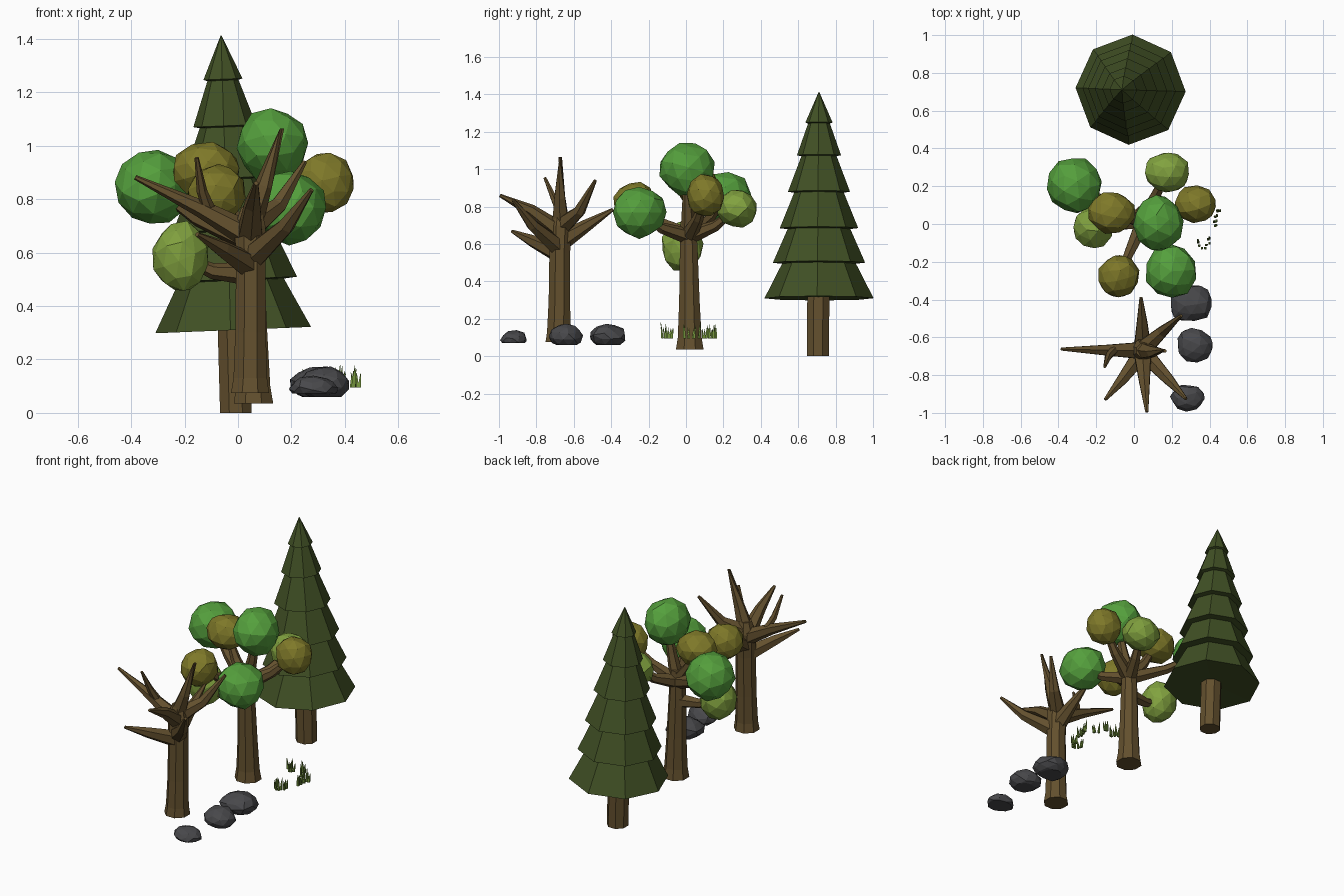
import bpy, bmesh, math, random
from mathutils import Vector, Matrix

if "Cube" in bpy.data.objects:
    bpy.data.objects.remove(bpy.data.objects["Cube"])

random.seed(4)


def material(name, rgb):
    m = bpy.data.materials.new(name)
    m.diffuse_color = (*rgb, 1)
    m.use_nodes = True
    m.node_tree.nodes["Principled BSDF"].inputs["Base Color"].default_value = m.diffuse_color
    return m


BARK = material("bark brown", (0.125, 0.08, 0.027))
PINE = material("pine green", (0.052, 0.08, 0.018))
GREEN = material("leaf green", (0.09, 0.35, 0.046))
LIME = material("leaf lime", (0.22, 0.36, 0.05))
OLIVE = material("leaf olive", (0.21, 0.19, 0.022))
STONE = material("stone grey", (0.065, 0.065, 0.07))
GRASS = material("grass green", (0.17, 0.29, 0.045))


def finish(name, bm, mat):
    bmesh.ops.recalc_face_normals(bm, faces=bm.faces)
    me = bpy.data.meshes.new(name)
    bm.to_mesh(me)
    bm.free()
    me.materials.append(mat)
    ob = bpy.data.objects.new(name, me)
    bpy.context.collection.objects.link(ob)
    return ob


def tube(bm, pts, radii, sides=6):
    """Tapered faceted limb along a path."""
    pts = [Vector(p) for p in pts]
    rings = []
    for i, (p, r) in enumerate(zip(pts, radii)):
        d = pts[min(i + 1, len(pts) - 1)] - pts[max(i - 1, 0)]
        q = d.to_track_quat('Z', 'Y')
        if d.normalized().z > 0.95:          # keep upright rings flat and untwisted
            q = Matrix.Identity(3).to_quaternion()
        ring = []
        for k in range(sides):
            a = math.tau * (k + 0.5) / sides
            ring.append(bm.verts.new(p + q @ Vector((r * math.cos(a), r * math.sin(a), 0))))
        rings.append(ring)
    for a, b in zip(rings, rings[1:]):
        for k in range(sides):
            n = (k + 1) % sides
            bm.faces.new((a[k], a[n], b[n], b[k]))
    bm.faces.new(rings[0][::-1])
    bm.faces.new(rings[-1])


def blob(name, centre, radii, mat, jitter=0.05, floor=None):
    """Faceted lump, optionally cut flat at the bottom."""
    bm = bmesh.new()
    bmesh.ops.create_icosphere(bm, subdivisions=2, radius=1.02)
    spin = Matrix.Rotation(random.uniform(0, 6), 3, 'Z') @ Matrix.Rotation(random.uniform(0, 6), 3, 'X')
    for v in bm.verts:
        co = spin @ v.co * random.uniform(1 - jitter, 1 + jitter)
        v.co = Vector(co[i] * radii[i] + centre[i] for i in range(3))
    if floor is not None:
        cut = bmesh.ops.bisect_plane(bm, geom=bm.verts[:] + bm.edges[:] + bm.faces[:],
                                     plane_co=(0, 0, floor), plane_no=(0, 0, -1), clear_outer=True)
        bmesh.ops.holes_fill(bm, edges=[e for e in cut['geom_cut'] if isinstance(e, bmesh.types.BMEdge)])
    finish(name, bm, mat)


# Pine: straight trunk and one stepped octagonal cone, leaning slightly
bm = bmesh.new()
tube(bm, [(-0.008, 0.705, 0), (-0.018, 0.708, 0.36)], [0.064, 0.064], 8)
finish("pine_trunk", bm, BARK)

tiers = [(0.292, 0.31), (0.247, 0.50), (0.21, 0.685), (0.166, 0.88), (0.118, 1.075), (0.073, 1.25)]
profile = [(0.06, 0.315)]
for i, (r, z) in enumerate(tiers):
    profile.append((r, z))
    if i + 1 < len(tiers):
        r2, z2 = tiers[i + 1]
        profile.append((r2 * 0.8, z2 - 0.005))
profile.append((0.002, 1.413))
bm = bmesh.new()
tube_rings = []
for r, z in profile:
    tube_rings.append([bm.verts.new((r * math.cos(a), r * math.sin(a), z - 0.31))
                       for a in (math.radians(88 + 45 * k) for k in range(8))])
for a, b in zip(tube_rings, tube_rings[1:]):
    for k in range(8):
        bm.faces.new((a[k], a[(k + 1) % 8], b[(k + 1) % 8], b[k]))
bm.faces.new(tube_rings[0][::-1])
bm.faces.new(tube_rings[-1])
bm.transform(Matrix.Translation((-0.018, 0.711, 0.31)) @ Matrix.Rotation(-0.041, 4, 'Y'))
finish("pine_foliage", bm, PINE)

# Bare tree: flared trunk with forking limbs
bm = bmesh.new()
tube(bm, [(0.045, -0.68, 0.075), (0.046, -0.68, 0.13), (0.047, -0.677, 0.3), (0.048, -0.675, 0.55),
          (0.045, -0.67, 0.7), (0.05, -0.67, 0.77)], [0.077, 0.068, 0.062, 0.06, 0.062, 0.04], 8)
limbs = [
    [(0.05, -0.67, 0.66), (-0.14, -0.668, 0.765), (-0.385, -0.662, 0.882)],   # left
    [(-0.11, -0.67, 0.765), (-0.135, -0.70, 0.83), (-0.155, -0.755, 0.955)],  # left twig
    [(0.045, -0.66, 0.62), (0.043, -0.53, 0.70), (0.037, -0.39, 0.785)],      # back
    [(0.05, -0.66, 0.70), (0.15, -0.57, 0.775), (0.25, -0.485, 0.94)],        # back right
    [(0.04, -0.67, 0.70), (0.095, -0.675, 0.85), (0.165, -0.672, 1.065)],     # upright
    [(0.05, -0.68, 0.58), (0.18, -0.82, 0.70), (0.275, -0.925, 0.835)],       # front right
    [(0.045, -0.68, 0.67), (0.055, -0.83, 0.78), (0.068, -0.995, 0.86)],      # front
    [(0.045, -0.68, 0.55), (-0.06, -0.82, 0.615), (-0.153, -0.93, 0.668)],    # front left
]
for i, limb in enumerate(limbs):
    tube(bm, limb, [0.025, 0.02, 0.008] if i == 1 else [0.052, 0.033, 0.009])
finish("bare_tree", bm, BARK)

# Leafy tree: leaf clumps (centre, radii, colour), each carried by a branch
clumps = [
    ((-0.315, 0.205, 0.845), (0.14, 0.148, 0.14), GREEN),
    ((-0.215, -0.02, 0.585), (0.105, 0.11, 0.13), LIME),
    ((-0.12, 0.06, 0.91), (0.13, 0.11, 0.103), OLIVE),
    ((-0.08, -0.275, 0.82), (0.107, 0.11, 0.11), OLIVE),
    ((0.195, -0.25, 0.77), (0.133, 0.145, 0.135), GREEN),
    ((0.325, 0.105, 0.86), (0.112, 0.1, 0.112), OLIVE),
    ((0.13, 0.005, 1.0), (0.132, 0.145, 0.138), GREEN),
    ((0.175, 0.275, 0.79), (0.12, 0.105, 0.1), LIME),
]
bm = bmesh.new()
tube(bm, [(0.058, 0.02, 0.035), (0.057, 0.02, 0.1), (0.055, 0.018, 0.3), (0.05, 0.015, 0.55),
          (0.05, 0.013, 0.72)], [0.08, 0.069, 0.059, 0.052, 0.045], 8)
for i, (c, r, mat) in enumerate(clumps):
    blob("leaf_clump_%d" % (i + 1), c, r, mat)
    start = Vector((0.05, 0.015, 0.52 if c[2] < 0.7 else 0.64))
    end = Vector(c)
    mid = start.lerp(end, 0.55) - Vector((0, 0, 0.025))
    tube(bm, [start, mid, end], [0.045, 0.03, 0.015])
finish("leafy_tree_trunk", bm, BARK)

# Rocks
rocks = [((0.302, -0.42, 0.108), (0.115, 0.098, 0.062), 0.06),
         ((0.32, -0.642, 0.108), (0.093, 0.09, 0.062), 0.06),
         ((0.285, -0.92, 0.092), (0.087, 0.07, 0.045), 0.072)]
for i, (c, r, floor) in enumerate(rocks):
    blob("rock_%d" % (i + 1), c, r, STONE, 0.08, floor)

# Grass: small tufts of leaning pointed blades
tufts = [(0.345, -0.10), (0.37, -0.115), (0.40, -0.09), (0.42, 0.0), (0.445, 0.03), (0.45, 0.055),
         (0.26, 0.15), (0.29, 0.13), (0.35, 0.165), (0.38, 0.10)]
bm = bmesh.new()
for x, y in tufts:
    for k in range(3):
        dx, dy = random.uniform(-0.014, 0.014), random.uniform(-0.014, 0.014)
        h = random.uniform(0.05, 0.085)
        tube(bm, [(x + dx, y + dy, 0.095), (x + 1.3 * dx, y + 1.3 * dy, 0.095 + h * 0.5),
                  (x + 1.7 * dx, y + 1.7 * dy, 0.095 + h)], [0.008, 0.006, 0.001], 4)
finish("grass", bm, GRASS)
